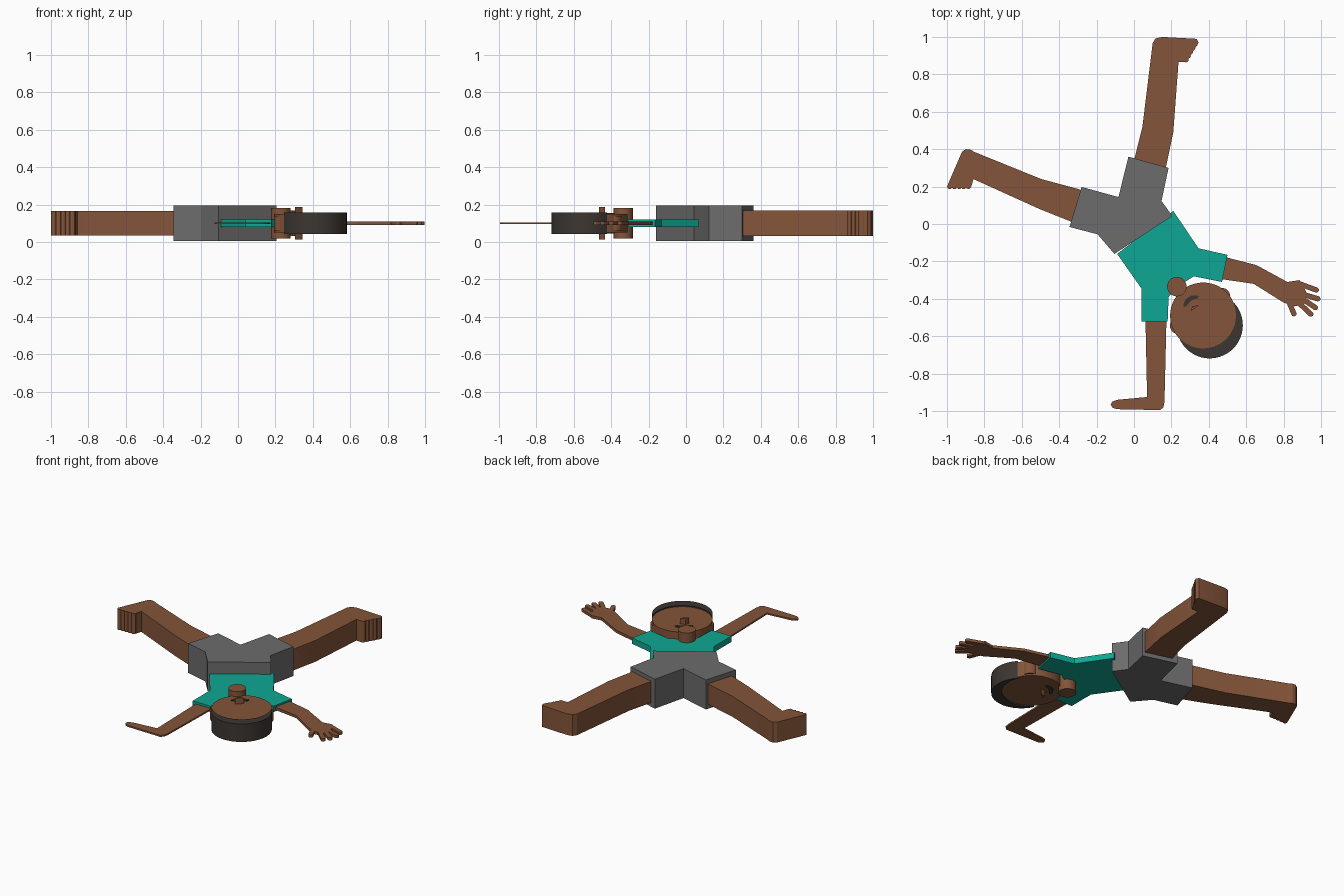
import bpy, bmesh, math
from mathutils import Vector

default_cube = bpy.data.objects.get("Cube")
if default_cube:
    bpy.data.objects.remove(default_cube, do_unlink=True)

MIDDLE = 0.1  # every part is a flat slab centred on this height


def make_material(name, colour):
    material = bpy.data.materials.new(name)
    material.use_nodes = True
    material.diffuse_color = (*colour, 1)
    shader = material.node_tree.nodes["Principled BSDF"]
    shader.inputs["Base Color"].default_value = (*colour, 1)
    return material


skin = make_material("brown skin", (0.23, 0.09, 0.042))
teal = make_material("teal cloth", (0.004, 0.39, 0.29))
grey = make_material("grey cloth", (0.15, 0.15, 0.15))
dark = make_material("dark brown hair", (0.045, 0.037, 0.031))


def slab(name, outlines, thickness, material):
    """Extrude closed outlines into one object, centred on the middle height."""
    bm = bmesh.new()
    for outline in outlines:
        low = MIDDLE - thickness / 2
        face = bm.faces.new([bm.verts.new((p[0], p[1], low)) for p in outline])
        extruded = bmesh.ops.extrude_face_region(bm, geom=[face])["geom"]
        top = [v for v in extruded if isinstance(v, bmesh.types.BMVert)]
        bmesh.ops.translate(bm, verts=top, vec=(0, 0, thickness))
    bmesh.ops.recalc_face_normals(bm, faces=bm.faces)
    mesh = bpy.data.meshes.new(name)
    bm.to_mesh(mesh)
    bm.free()
    mesh.materials.append(material)
    obj = bpy.data.objects.new(name, mesh)
    bpy.context.collection.objects.link(obj)
    bpy.ops.object.select_all(action="DESELECT")
    obj.select_set(True)
    bpy.context.view_layer.objects.active = obj
    bpy.ops.object.shade_smooth_by_angle(angle=math.radians(20))
    return obj


def arc(centre, radius, start, end, steps):
    """Points along a circular arc, both ends included."""
    angles = [start + (end - start) * i / steps for i in range(steps + 1)]
    return [Vector((centre[0] + radius * math.cos(a),
                    centre[1] + radius * math.sin(a))) for a in angles]


def circle(centre, radius, steps=32):
    return arc(centre, radius, 0, math.tau, steps)[:-1]


def capsule(start, end, radius):
    """Rounded strip between two points, used for the fingers."""
    start, end = Vector(start), Vector(end)
    way = end - start
    angle = math.atan2(way.y, way.x)
    quarter = math.pi / 2
    return (arc(end, radius, angle - quarter, angle + quarter, 6)
            + arc(start, radius, angle + quarter, angle + 3 * quarter, 6))


def toes(first, last, radius, count=5):
    first, last = Vector(first), Vector(last)
    return [circle(first.lerp(last, i / (count - 1)), radius, 12)
            for i in range(count)]


# Shorts
slab("shorts", [[(-.03, .36), (.185, .3), (.147, .123), (.205, .043),
                 (-.105, -.16), (-.195, -.055), (-.345, -.016),
                 (-.28, .198), (-.083, .144)]], 0.19, grey)

# Shirt with both sleeves
slab("shirt", [[(.21, .07), (.345, -.13), (.5, -.165), (.47, -.31),
                (.32, -.28), (.24, -.33), (.185, -.39), (.18, -.52),
                (.04, -.52), (.04, -.345), (-.09, -.16)]], 0.038, teal)

# Legs with feet and toes
back_leg = [(.03, .2), (0, .34), (.045, .52), (.1, .968), (.115, .992),
            (.15, 1), (.335, .99), (.345, .97), (.28, .866),
            (.238, .866), (.21, .49), (.17, .3), (.12, .2)]
slab("back_leg", [back_leg] + toes((.326, .962), (.278, .878), .014),
     0.137, skin)

side_leg = [(-.15, .12), (-.29, .185), (-.495, .24), (-.853, .385),
            (-.875, .398), (-.9, .4), (-.92, .385), (-1, .2), (-.87, .2),
            (-.858, .24), (-.505, .08), (-.33, .01), (-.2, 0)]
slab("side_leg", [side_leg] + toes((-.985, .2), (-.885, .201), .014),
     0.132, skin)

# Open arm: forearm, palm and spread fingers
open_arm = [(.4, -.16), (.5, -.18), (.655, -.22), (.82, -.31), (.885, -.3),
            (.92, -.36), (.91, -.43), (.86, -.44), (.8, -.42),
            (.64, -.32), (.47, -.295), (.4, -.28)]
tips = [(.975, -.353), (.983, -.4), (.97, -.447), (.945, -.482), (.855, -.48)]
roots = [(.885, -.32), (.9, -.375), (.9, -.4), (.88, -.42), (.83, -.42)]
fingers = [capsule(root, tip, .014) for root, tip in zip(roots, tips)]
slab("open_arm", [open_arm] + fingers, 0.018, skin)

# Propping arm with the hand bent flat
slab("propping_arm", [[(.06, -.45), (.07, -.925), (-.09, -.94), (-.117, -.95),
                       (-.125, -.965), (-.117, -.98), (-.095, -.99),
                       (.14, -.995), (.157, -.98), (.163, -.95),
                       (.175, -.45)]], 0.01, skin)

# Head, ears and neck
face_centre = Vector((.37, -.49))
crown = Vector((.56, -.83)).normalized()
side = Vector((-crown.y, crown.x))
head_radius = 0.177
slab("head", [circle(face_centre, head_radius, 48)], 0.1, skin)
for name, sign in (("left_ear", 1), ("right_ear", -1)):
    ear_centre = face_centre + side * sign * 0.14 - crown * 0.03
    slab(name, [circle(ear_centre, .045)], 0.08, skin)
slab("neck", [circle((.229, -.335), .052)], 0.165, skin)

# Hair: a crescent hugging the far half of the head
crown_angle = math.atan2(crown.y, crown.x)
spread = math.radians(98)
hair_centre = face_centre + crown * 0.062
outer = arc(hair_centre, head_radius, crown_angle - spread,
            crown_angle + spread, 36)
inner = arc(face_centre, head_radius - 0.002, crown_angle + spread * 0.8,
            crown_angle - spread * 0.8, 36)
slab("hair", [outer + inner], 0.116, dark)

# Smile and nose, passing through the head so both faces show them
slab("smile", [[(.263, -.445), (.267, -.42), (.282, -.398), (.305, -.383),
                (.345, -.383), (.343, -.398), (.32, -.402), (.3, -.415),
                (.28, -.44)]], 0.112, dark)
slab("nose", [[(.304, -.465), (.312, -.44), (.345, -.434),
               (.325, -.452)]], 0.175, skin)
